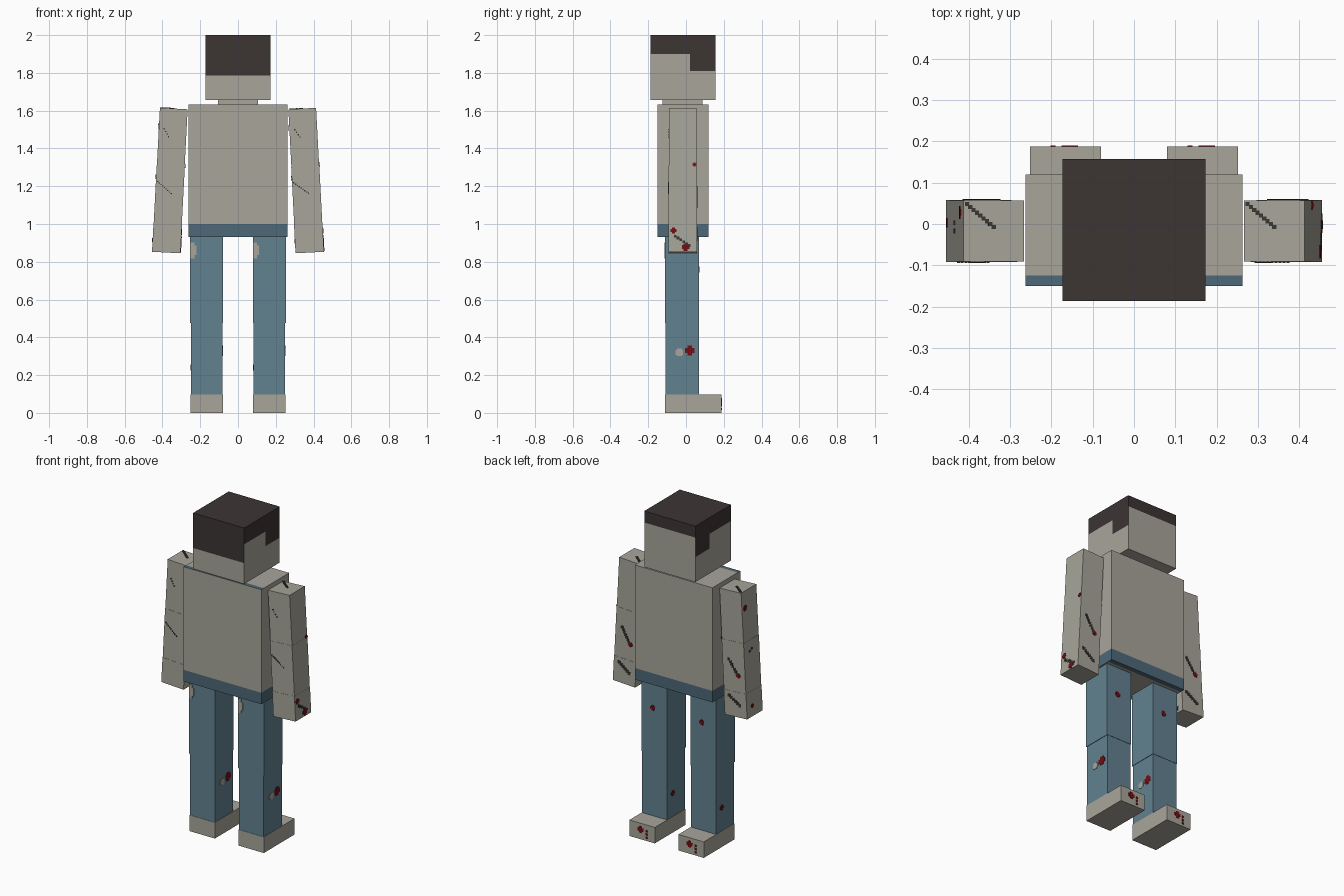
import bpy, bmesh
from math import radians
from mathutils import Matrix, Vector

cube = bpy.data.objects.get("Cube")
if cube:
    bpy.data.objects.remove(cube)


def make_material(name, rgb):
    linear = [((c / 255 + 0.055) / 1.055) ** 2.4 for c in rgb] + [1.0]
    m = bpy.data.materials.new(name)
    m.use_nodes = True
    m.diffuse_color = linear
    bsdf = m.node_tree.nodes["Principled BSDF"]
    bsdf.inputs["Base Color"].default_value = linear
    bsdf.inputs["Roughness"].default_value = 0.9
    return m


SKIN = make_material("pale_grey_skin", (167, 165, 154))
HAIR = make_material("dark_brown_hair", (60, 53, 52))
DENIM = make_material("blue_denim", (98, 130, 144))
WAIST = make_material("dark_blue_waist", (78, 104, 121))
RED = make_material("dark_red_stain", (115, 14, 18))
DARK = make_material("dark_scratch", (56, 55, 49))


def add_box(bm, lo, hi, mat=0):
    """Axis aligned box between two corners."""
    lo, hi = Vector(lo), Vector(hi)
    size = hi - lo
    place = Matrix.Translation((lo + hi) / 2) @ Matrix.Diagonal((*size, 1))
    verts = bmesh.ops.create_cube(bm, size=1, matrix=place)["verts"]
    for f in {f for v in verts for f in v.link_faces}:
        f.material_index = mat


def finish(name, bm, mats, matrix=None):
    mesh = bpy.data.meshes.new(name)
    bm.to_mesh(mesh)
    bm.free()
    for m in mats:
        mesh.materials.append(m)
    ob = bpy.data.objects.new(name, mesh)
    bpy.context.collection.objects.link(ob)
    if matrix:
        ob.matrix_world = matrix
    return ob


def box(name, lo, hi, mat, matrix=None):
    bm = bmesh.new()
    add_box(bm, lo, hi)
    return finish(name, bm, [mat], matrix)


def cut_box(name, lo, hi, cuts, mats, rule):
    """Box sliced along (axis, position) planes; rule picks each face's colour."""
    bm = bmesh.new()
    add_box(bm, lo, hi)
    for axis, pos in cuts:
        normal, point = Vector(), Vector()
        normal[axis], point[axis] = 1, pos
        bmesh.ops.bisect_plane(bm, geom=bm.verts[:] + bm.edges[:] + bm.faces[:],
                               plane_co=point, plane_no=normal)
    bm.normal_update()
    for f in bm.faces:
        f.material_index = rule(f.calc_center_median(), f.normal)
    return finish(name, bm, mats)


def spot(bm, axis, level, u, w, size, mat):
    """Thin square plate on the plane axis = level."""
    half = Vector((size[0], size[0], size[0])) / 2
    half[2 if axis != 2 else 1] = size[1] / 2
    half[axis] = 0.0015
    c = [u, w]
    c.insert(axis, level)
    add_box(bm, Vector(c) - half, Vector(c) + half, mat)


def streak(bm, axis, level, start, end, steps, mat, size=0.012):
    """Diagonal row of small square plates."""
    for i in range(steps):
        p = Vector(start).lerp(Vector(end), i / (steps - 1))
        spot(bm, axis, level, p.x, p.y, (size, size), mat)


def splat(bm, axis, level, u, w, r):
    """Cross shaped stain."""
    spot(bm, axis, level, u, w, (2 * r, r), 0)
    spot(bm, axis, level, u, w, (r, 2 * r), 0)


# Head with cropped hair
def hair_rule(c, n):
    if n.z > 0.5:
        return 1
    if n.y < -0.5:
        line = 1.785
    elif n.y > 0.5:
        line = 1.93
    elif abs(n.x) > 0.5:
        line = 1.9 if c.y < 0.02 else 1.81
    else:
        return 0
    return int(c.z > line)


cut_box("head", (-0.173, -0.187, 1.657), (0.173, 0.157, 2.0),
        [(2, z) for z in (1.785, 1.81, 1.9, 1.93)] + [(1, 0.02)],
        [SKIN, HAIR], hair_rule)
box("neck", (-0.105, -0.125, 1.62), (0.105, 0.087, 1.665), SKIN)


# Torso with waistband
def torso_rule(c, n):
    if n.z > 0.5:
        return int(c.y < -0.125)
    if n.z < -0.5:
        return int(c.y > 0.09)
    return int(c.z < 1.0)


cut_box("torso", (-0.263, -0.15, 0.93), (0.263, 0.12, 1.632),
        [(2, 1.0), (1, -0.125), (1, 0.09)], [SKIN, WAIST], torso_rule)

for side, s in (("left", 1), ("right", -1)):
    # Arm: three segments hanging from a tilted shoulder frame
    arm = Matrix.Translation((s * 0.34, -0.017, 1.611)) @ Matrix.Rotation(radians(-3 * s), 4, "Y")
    h = 0.0735
    for part, top, bottom, grow in (("upper_arm", 0, -0.305, 0),
                                    ("lower_arm", -0.305, -0.61, 0.001),
                                    ("hand", -0.61, -0.763, 0.002)):
        r = h + grow
        box(f"{side}_{part}", (-r, -r, bottom), (r, r, top), SKIN, arm)

    # Arm stains and scratches
    bm = bmesh.new()
    p = h + 0.003
    streak(bm, 1, -p, (-0.045, -0.11), (-0.02, -0.15), 4, 1, 0.007)
    streak(bm, 1, -p, (-0.065, -0.39), (0.01, -0.45), 9, 1, 0.007)
    streak(bm, 1, p, (0.03, -0.42), (-0.02, -0.5), 7, 1, 0.016)
    splat(bm, 1, p, -0.03, -0.51, 0.014)
    streak(bm, 1, p, (0.04, -0.64), (-0.03, -0.69), 6, 1, 0.018)
    streak(bm, 0, p, (-0.04, -0.68), (0.035, -0.73), 6, 1, 0.014)
    splat(bm, 0, p, 0.062, -0.3, 0.011)
    splat(bm, 0, p, -0.05, -0.65, 0.016)
    splat(bm, 0, p, 0.015, -0.738, 0.02)
    splat(bm, 0, -p, 0.045, -0.1, 0.016)
    splat(bm, 0, -p, 0.02, -0.7, 0.012)
    streak(bm, 0, -p, (0.0, -0.36), (0.02, -0.37), 2, 1)
    streak(bm, 2, 0.002, (-0.065, 0.065), (0.0, 0.01), 9, 1, 0.01)
    finish(f"{side}_arm_marks", bm, [RED, DARK], arm)

    # Leg and foot
    leg = Matrix.Translation((s * 0.166, 0, 0))
    box(f"{side}_upper_leg", (-0.087, -0.112, 0.475), (0.087, 0.07, 0.95), DENIM, leg)
    box(f"{side}_lower_leg", (-0.084, -0.108, 0.095), (0.084, 0.068, 0.475), DENIM, leg)
    box(f"{side}_foot", (-0.086, -0.11, 0), (0.086, 0.188, 0.098), SKIN, leg)

    # Torn patches and leg stains
    bm = bmesh.new()
    spot(bm, 1, -0.113, -0.076, 0.86, (0.022, 0.085), 1)
    spot(bm, 1, -0.113, -0.06, 0.86, (0.012, 0.05), 1)
    spot(bm, 0, 0.085, -0.035, 0.32, (0.04, 0.025), 1)
    spot(bm, 0, 0.085, -0.035, 0.32, (0.025, 0.04), 1)
    splat(bm, 0, 0.085, 0.02, 0.33, 0.026)
    splat(bm, 0, -0.085, 0.01, 0.24, 0.016)
    splat(bm, 1, 0.071, 0.01, 0.76, 0.016)
    splat(bm, 1, 0.189, 0.01, 0.06, 0.02)
    streak(bm, 1, 0.189, (-0.03, 0.06), (-0.03, 0.02), 3, 0)
    finish(f"{side}_leg_marks", bm, [RED, SKIN], leg)
